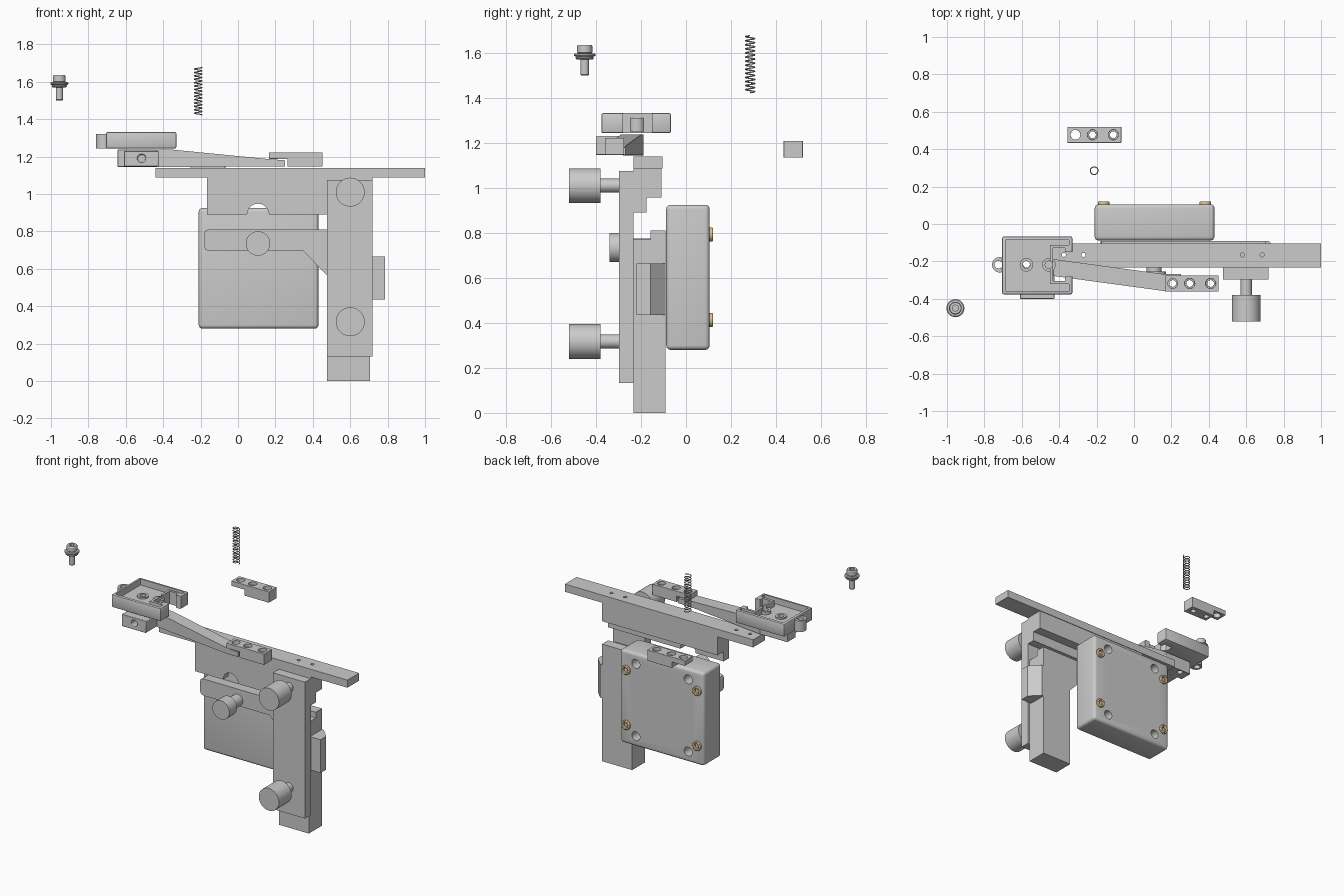
import bpy, bmesh, math
from mathutils import Vector, Matrix

if "Cube" in bpy.data.objects:
    bpy.data.objects.remove(bpy.data.objects["Cube"])


def finish(name, bm, bevel=0.0, mat=None):
    bmesh.ops.recalc_face_normals(bm, faces=bm.faces[:])
    me = bpy.data.meshes.new(name)
    bm.to_mesh(me)
    bm.free()
    ob = bpy.data.objects.new(name, me)
    bpy.context.collection.objects.link(ob)
    if mat:
        me.materials.append(mat)
    if bevel:
        add_bevel(ob, bevel)
    return ob


def add_bevel(ob, width, segments=2):
    m = ob.modifiers.new("edge_bevel", 'BEVEL')
    m.width, m.segments, m.limit_method = width, segments, 'ANGLE'


def prism(name, pts, axis, a, b, bevel=0.0):
    """Extrude an (x,z) profile along y, or an (x,y) profile along z."""
    place = (lambda p, t: (p[0], t, p[1])) if axis == 'y' else (lambda p, t: (p[0], p[1], t))
    bm = bmesh.new()
    f = bm.faces.new([bm.verts.new(place(p, a)) for p in pts])
    ext = bmesh.ops.extrude_face_region(bm, geom=[f])
    d = Vector((0, b - a, 0)) if axis == 'y' else Vector((0, 0, b - a))
    bmesh.ops.translate(bm, vec=d, verts=[v for v in ext['geom'] if isinstance(v, bmesh.types.BMVert)])
    return finish(name, bm, bevel)


def box(name, x, y, z, bevel=0.0):
    return prism(name, [(x[0], y[0]), (x[1], y[0]), (x[1], y[1]), (x[0], y[1])], 'z', z[0], z[1], bevel)


def cyl(name, c, r, axis, a, b, n=40, mat=None):
    """Cylinder through c (the two off-axis coordinates) from a to b."""
    bm = bmesh.new()
    bmesh.ops.create_cone(bm, cap_ends=True, segments=n, radius1=r, radius2=r, depth=abs(b - a))
    mid = (a + b) / 2
    if axis == 'y':
        bmesh.ops.rotate(bm, matrix=Matrix.Rotation(math.pi / 2, 3, 'X'), verts=bm.verts[:])
    pos = (c[0], mid, c[1]) if axis == 'y' else (c[0], c[1], mid)
    bmesh.ops.translate(bm, vec=pos, verts=bm.verts[:])
    return finish(name, bm, mat=mat)


def lathe(name, pts, loc, n=40):
    bm = bmesh.new()
    vs = [bm.verts.new((r, 0, z)) for r, z in pts]
    es = [bm.edges.new(p) for p in zip(vs, vs[1:])]
    bmesh.ops.spin(bm, geom=vs + es, cent=(0, 0, 0), axis=(0, 0, 1), angle=math.tau, steps=n)
    bmesh.ops.remove_doubles(bm, verts=bm.verts[:], dist=1e-5)
    bmesh.ops.translate(bm, vec=loc, verts=bm.verts[:])
    return finish(name, bm)


def boolean(ob, others, op='DIFFERENCE'):
    for c in others:
        m = ob.modifiers.new("bool", 'BOOLEAN')
        m.operation, m.object, m.solver = op, c, 'EXACT'
        bpy.context.view_layer.objects.active = ob
        bpy.ops.object.modifier_apply(modifier=m.name)
        bpy.data.objects.remove(c)


brass = bpy.data.materials.new("brass")
brass.diffuse_color = (0.75, 0.53, 0.27, 1)
brass.use_nodes = True
brass.node_tree.nodes["Principled BSDF"].inputs["Base Color"].default_value = brass.diffuse_color

# top rail with four small screw holes
rail = box("top_rail", (-.44, 1.0), (-.233, -.105), (1.087, 1.14))
boolean(rail, [cyl("cut", (x, -.165), .011, 'z', 1.05, 1.2, 20) for x in (-.375, -.27, .58, .685)])

# stepped bracket under the rail, with a round notch for the clamp screw
bracket = box("rail_bracket", (-.165, .72), (-.233, -.109), (.957, 1.087))
tongue = box("bracket_tongue", (-.165, .72), (-.233, -.175), (.89, .957))
for part in (bracket, tongue):
    boolean(part, [cyl("cut", (.107, .89), .058, 'y', -.3, 0)])

# vertical plate, post and sliding arm with gusset
box("front_plate", (.475, .72), (-.297, -.233), (.132, 1.075))
box("post", (.475, .705), (-.233, -.157), (0, .77))
prism("slide_arm", [(.475, 0), (.705, 0), (.705, .81), (-.162, .81), (-.175, .803), (-.18, .79),
                    (-.18, .72), (-.173, .702), (-.155, .695), (.35, .695), (.475, .565)],
      'y', -.157, -.09)
prism("post_side_rib", [(.7, -.22), (.785, -.22), (.785, -.157), (.72, -.09), (.7, -.09)], 'z', .435, .665)

# thumb knobs
for label, x, z, r, y0, y1, ys, rs in (("upper", .6, 1.01, .077, -.52, -.38, -.29, .031),
                                      ("lower", .6, .317, .077, -.52, -.38, -.29, .031),
                                      ("arm", .107, .735, .065, -.34, -.255, -.15, .04)):
    cyl(label + "_knob", (x, z), r, 'y', y0, y1, 48)
    cyl(label + "_knob_stem", (x, z), rs, 'y', y1, ys, 32)

# square motor body with blind holes and brass inserts on its back
body = box("square_body", (-.21, .43), (-.088, .105), (.28, .925))
cutters = []
for sx in (-1, 1):
    for sz in (-1, 1):
        cutters.append(cyl("cut", (.11 + .2 * sx, .603 + .25 * sz), .031, 'y', .03, .2, 32))
        insert = cyl("brass_insert", (.11 + .272 * sx, .603 + .19 * sz), .031, 'y', .08, .12, 32, brass)
        boolean(insert, [cyl("cut", (.11 + .272 * sx, .603 + .19 * sz), .017, 'y', .09, .2, 24)])
        add_bevel(insert, .004)
# round the box edges before drilling
add_bevel(body, .02, 4)
bpy.context.view_layer.objects.active = body
bpy.ops.object.modifier_apply(modifier="edge_bevel")
boolean(body, cutters)

# end clamp, used twice
clamp = prism("end_clamp", [(.165, 1.188), (.265, 1.188), (.265, 1.147), (.452, 1.147),
                            (.452, 1.222), (.165, 1.222)], 'y', -.361, -.276)
boolean(clamp, [cyl("cut", (.207, -.318), .026, 'z', 1.1, 1.3, 32)]
        + [cyl("cut", (x, -.318), .018, 'z', 1.1, 1.3, 32) for x in (.298, .41)]
        + [cyl("cut", (x, -.318), .027, 'z', 1.2, 1.3, 32) for x in (.298, .41)])
add_bevel(clamp, .003)
spare = clamp.copy()
spare.name = "loose_end_clamp"
spare.location = (-.52, .795, -.013)
bpy.context.collection.objects.link(spare)

# slanted arm: side profile sheared toward the front
arm = prism("slanted_arm", [(-.43, 1.145), (.16, 1.147), (.25, 1.147), (.25, 1.18), (.16, 1.187),
                            (-.35, 1.237), (-.43, 1.237)], 'y', 0, .09)
for v in arm.data.vertices:
    t = min(1, max(0, (v.co.x + .43) / .59))
    v.co.y += -.278 - .08 * t
boolean(arm, [cyl("cut", (.207, -.318), .018, 'z', 1.1, 1.3, 32)])
base = box("arm_base", (-.645, -.43), (-.278, -.188), (1.145, 1.237))
lug = box("arm_lug", (-.61, -.425), (-.4, -.275), (1.147, 1.23))
boolean(base, [cyl("cut", (-.575, -.215), .018, 'z', 1.1, 1.3, 32)])
boolean(lug, [cyl("cut", (-.515, 1.19), .022, 'y', -.5, -.3, 32)])
for part in (base, lug):
    add_bevel(part, .004)

# carriage tray: open top, C-shaped jaw on the right, ear on the left
tray = box("carriage_tray", (-.705, -.33), (-.376, -.067), (1.243, 1.332))
add_bevel(tray, .008)
bpy.context.view_layer.objects.active = tray
bpy.ops.object.modifier_apply(modifier="edge_bevel")
boolean(tray, [
    prism("cut", [(-.687, -.358), (-.348, -.358), (-.348, -.322), (-.45, -.322), (-.45, -.112),
                  (-.348, -.112), (-.348, -.085), (-.687, -.085)], 'z', 1.29, 1.4),
    box("cut", (-.434, -.37), (-.305, -.128), (1.2, 1.4)),
    box("cut", (-.38, -.3), (-.28, -.15), (1.2, 1.4))])
boolean(tray, [cyl("boss", (x, -.218), .036, 'z', 1.25, z) for x, z in ((-.575, 1.3), (-.455, 1.31))], 'UNION')
boolean(tray, [cyl("cut", (x, -.218), .02, 'z', 1.2, 1.4) for x in (-.575, -.455)])
ear = cyl("tray_ear", (-.718, -.218), .041, 'z', 1.243, 1.32)
boolean(ear, [cyl("cut", (-.725, -.218), .021, 'z', 1.2, 1.4), box("cut", (-.7, -.6), (-.3, -.1), (1.2, 1.4))])

# loose socket-head screw with washers
sx, sy = -.955, -.45
head = lathe("screw", [(0, 1.5), (.016, 1.5), (.019, 1.504), (.019, 1.598), (.03, 1.598), (.034, 1.602),
                       (.034, 1.63), (.03, 1.636), (0, 1.636)], (sx, sy, 0))
boolean(head, [cyl("cut", (sx, sy), .018, 'z', 1.612, 1.7, 6)])
for i, z in enumerate((1.57, 1.584)):
    r = (.04, .048)[i]
    lathe("screw_washer", [(.018, z), (r - .005, z), (r, z + .004), (r, z + .01), (r - .005, z + .014),
                           (.018, z + .014), (.018, z)], (sx, sy, 0))

# loose coil spring
cu = bpy.data.curves.new("coil_spring", 'CURVE')
cu.dimensions, cu.bevel_depth, cu.bevel_resolution, cu.use_fill_caps = '3D', .003, 1, True
sp = cu.splines.new('POLY')
turns, steps = 14, 24
sp.points.add(turns * steps)
for i, p in enumerate(sp.points):
    a = math.tau * i / steps
    p.co = (-.213 + .0205 * math.cos(a), .285 + .0205 * math.sin(a), 1.423 + .254 * i / (turns * steps), 1)
bpy.context.collection.objects.link(bpy.data.objects.new("coil_spring", cu))

# smooth the round surfaces, keep the edges sharp
for ob in bpy.context.collection.objects:
    ob.select_set(ob.type == 'MESH')
bpy.context.view_layer.objects.active = rail
bpy.ops.object.shade_smooth_by_angle(angle=math.radians(30))
